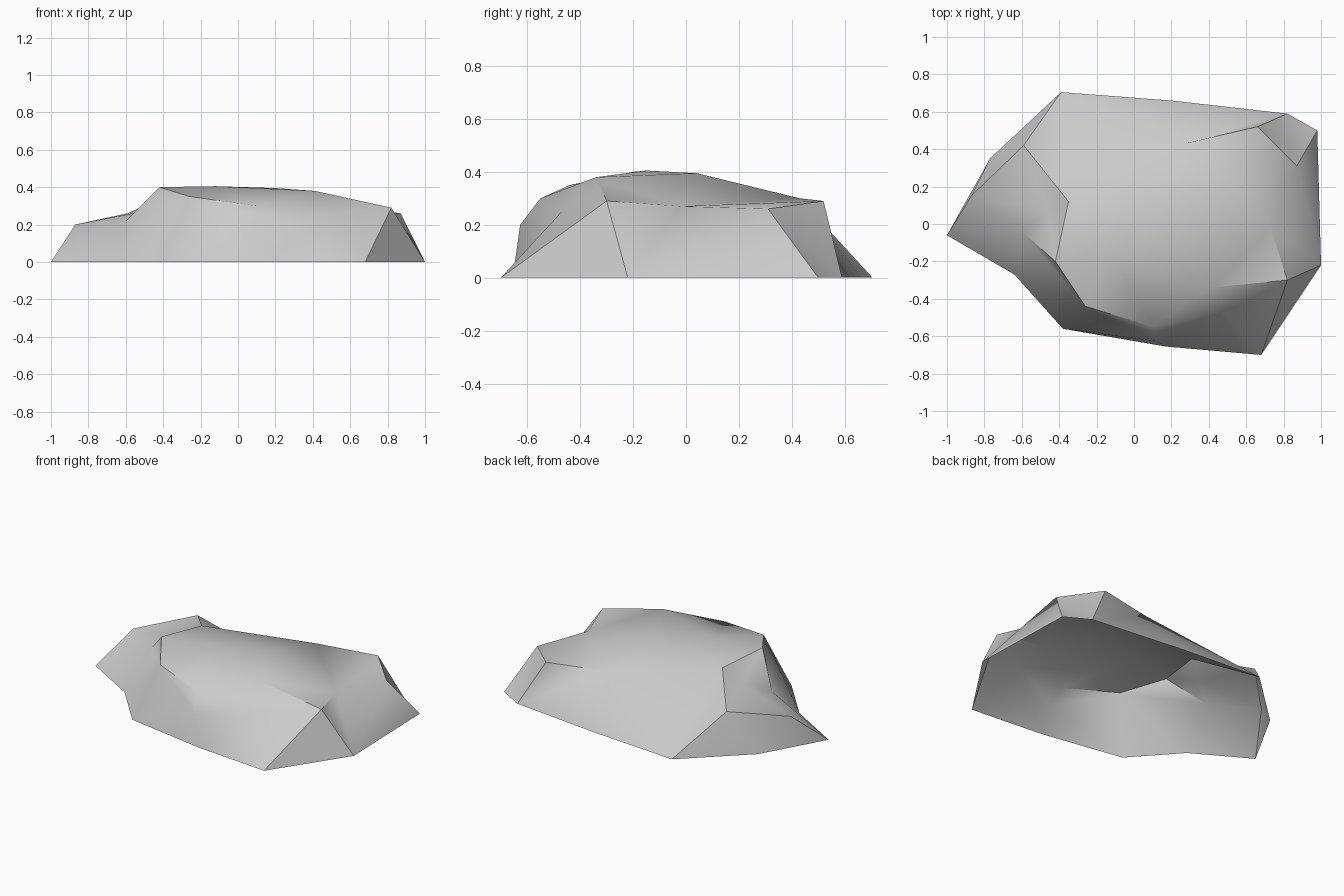
import bpy
import math
from mathutils import Vector
from mathutils.geometry import delaunay_2d_cdt

cube = bpy.data.objects.get("Cube")
if cube:
    bpy.data.objects.remove(cube)

# Ground outline, counter-clockwise seen from above
RIM = {
    "west": (-1, -.06, 0), "cove": (-.64, -.27, 0), "front_west": (-.38, -.56, 0),
    "front": (.17, -.655, 0), "front_east": (.68, -.7, 0), "east": (1, -.22, 0),
    "back_east": (.98, .5, 0), "fold_foot": (.82, .59, 0), "back": (.2, .66, 0),
    "back_west": (-.39, .705, 0), "north_west": (-.77, .35, 0),
}

# Raised corners: low western shelf, cliff, front brow, eastern edge, back fold, crown
TOP = {
    "shelf_tip": (-.87, .15, .2), "shelf_dip": (-.6, -.04, .22), "shelf_back": (-.59, .42, .26),
    "notch": (-.46, .07, .28), "peak": (-.42, -.2, .4), "cliff_back": (-.35, .12, .37),
    "brow_west": (-.26, -.44, .35), "belly": (.12, -.627, .2), "brow": (.1, -.55, .3),
    "brow_east": (.41, -.34, .38), "cheek": (.47, -.47, .25),
    "edge_front": (.82, -.3, .29), "edge_mid": (.73, -.02, .27), "edge_back": (.87, .31, .26),
    "fold_top": (.66, .52, .29), "fold_end": (.27, .43, .3),
    "crown_west": (-.12, -.15, .405), "crown_east": (.2, .04, .395),
}

# Ridges and creases that the facets must follow
CREASES = [
    "west shelf_tip shelf_back back_west",
    "shelf_tip shelf_dip cove",
    "shelf_dip notch shelf_back",
    "shelf_dip peak notch cliff_back",
    "shelf_dip brow_west cove",
    "brow_west peak cliff_back shelf_back",
    "front_west brow_west brow brow_east edge_front",
    "front_west belly",
    "brow_west belly brow",
    "front belly cheek brow_east",
    "front cheek front_east edge_front cheek brow",
    "east edge_front edge_mid edge_back back_east",
    "east edge_mid",
    "edge_back fold_top fold_foot fold_end fold_top",
    "edge_back fold_foot",
    "peak crown_west crown_east fold_end",
    "crown_west brow_east crown_east",
    "crown_east cliff_back",
]

points = {**RIM, **TOP}
names = list(points)
coords = [Vector(p) for p in points.values()]
rim_names = list(RIM)
edges = [(names.index(a), names.index(b))
         for a, b in zip(rim_names, rim_names[1:] + rim_names[:1])]
for crease in CREASES:
    chain = [names.index(n) for n in crease.split()]
    edges += list(zip(chain, chain[1:]))

# Facet the area inside the outline, then lift each corner to its height
flat, _, faces, origin, _, _ = delaunay_2d_cdt([c.xy for c in coords], edges, [], 1, 1e-5)
verts = []
for p, ids in zip(flat, origin):
    if ids:
        verts.append(coords[ids[0]])
    else:
        near = min(coords, key=lambda c: (c.xy - p).length)
        verts.append(Vector((p.x, p.y, near.z)))

mesh = bpy.data.meshes.new("rock")
mesh.from_pydata(verts, [], faces)
mesh.update()
rock = bpy.data.objects.new("rock", mesh)
bpy.context.collection.objects.link(rock)

# Stone colour
stone = bpy.data.materials.new("grey_stone")
stone.use_nodes = True
grey = (.6, .6, .6, 1)
stone.diffuse_color = grey
stone.node_tree.nodes["Principled BSDF"].inputs["Base Color"].default_value = grey
mesh.materials.append(stone)

# Soft facets with crisp ridges
bpy.ops.object.select_all(action='DESELECT')
rock.select_set(True)
bpy.context.view_layer.objects.active = rock
bpy.ops.object.shade_smooth_by_angle(angle=math.radians(40))
